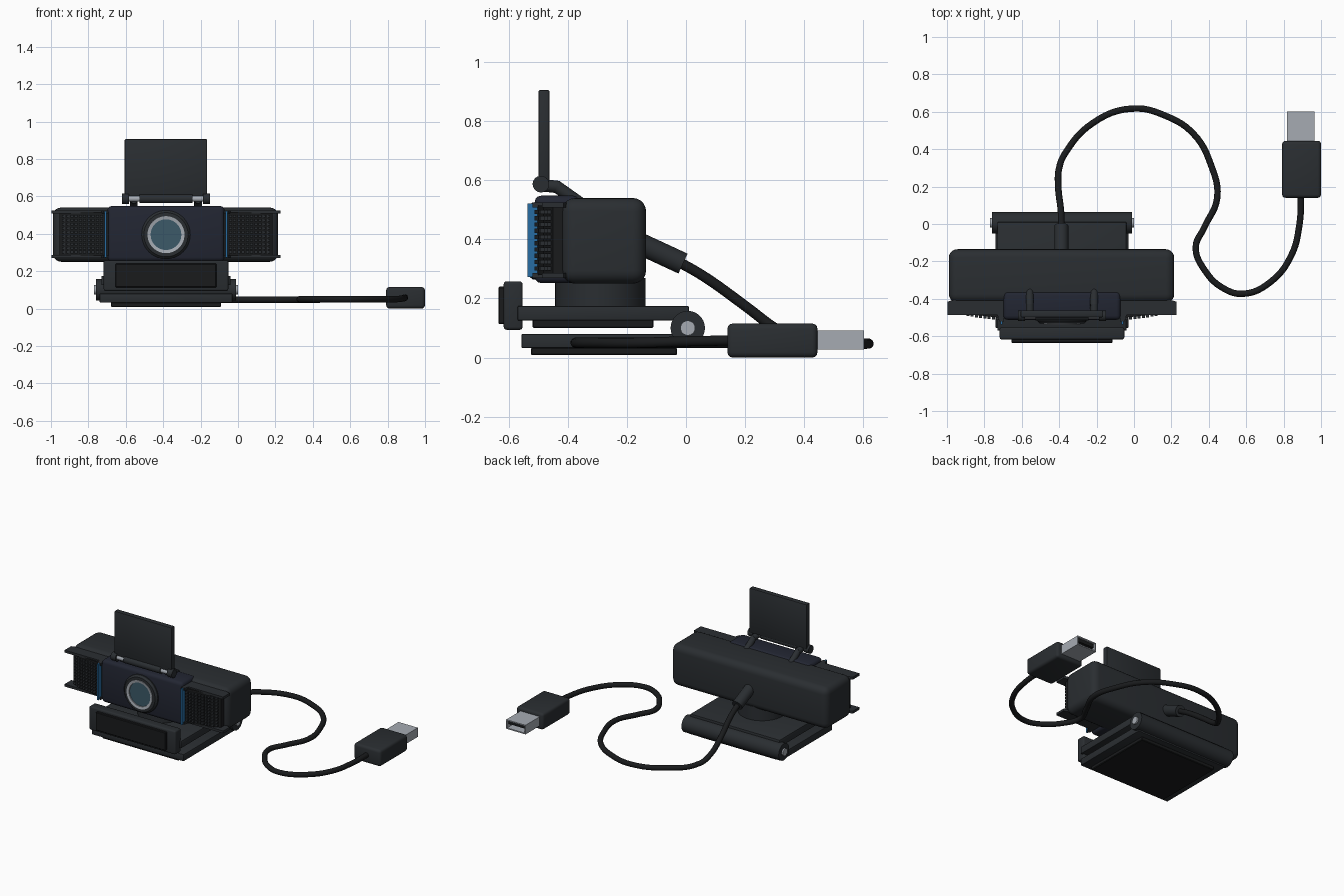
import bpy, bmesh, math
from mathutils import Vector

if "Cube" in bpy.data.objects:
    bpy.data.objects.remove(bpy.data.objects["Cube"])

CX = -0.385  # centre line of the camera


def material(name, rgb):
    m = bpy.data.materials.new(name)
    m.diffuse_color = (*rgb, 1)
    m.use_nodes = True
    m.node_tree.nodes["Principled BSDF"].inputs["Base Color"].default_value = m.diffuse_color
    return m


BLACK = material("black_plastic", (0.023, 0.027, 0.031))
NAVY = material("navy_plastic", (0.016, 0.019, 0.032))
RUBBER = material("rubber", (0.010, 0.011, 0.012))
SILVER = material("metal", (0.38, 0.41, 0.45))
BLUE = material("blue_trim", (0.02, 0.15, 0.36))
GLASS = material("lens_glass", (0.045, 0.10, 0.14))


def finish(name, bm, mat):
    bmesh.ops.recalc_face_normals(bm, faces=bm.faces)
    me = bpy.data.meshes.new(name)
    bm.to_mesh(me)
    bm.free()
    ob = bpy.data.objects.new(name, me)
    bpy.context.collection.objects.link(ob)
    me.materials.append(mat)
    bpy.ops.object.select_all(action='DESELECT')
    ob.select_set(True)
    bpy.context.view_layer.objects.active = ob
    bpy.ops.object.shade_smooth_by_angle(angle=math.radians(35))
    return ob


def add_cube(bm, x, y, z):
    vs = bmesh.ops.create_cube(bm, size=1)["verts"]
    for v in vs:
        v.co = [(a + b) / 2 + c * (b - a) for c, (a, b) in zip(v.co, (x, y, z))]


def box(name, x, y, z, mat=BLACK, bevel=0.0, seg=3):
    bm = bmesh.new()
    add_cube(bm, x, y, z)
    if bevel:
        bmesh.ops.bevel(bm, geom=bm.edges[:], offset=bevel, segments=seg, profile=0.5, affect='EDGES')
    return finish(name, bm, mat)


def rod(name, a, b, r, mat=BLACK, r2=None, n=32):
    a, b = Vector(a), Vector(b)
    bm = bmesh.new()
    bmesh.ops.create_cone(bm, cap_ends=True, segments=n, radius1=r, radius2=r if r2 is None else r2, depth=(b - a).length)
    rot = (b - a).to_track_quat('Z', 'Y')
    for v in bm.verts:
        v.co = rot @ v.co + (a + b) / 2
    return finish(name, bm, mat)


def prism(name, pts, z0, z1, mat=BLACK):
    bm = bmesh.new()
    f = bm.faces.new([bm.verts.new((x, y, z0)) for x, y in pts])
    ext = bmesh.ops.extrude_face_region(bm, geom=[f])["geom"]
    for v in ext:
        if isinstance(v, bmesh.types.BMVert):
            v.co.z = z1
    return finish(name, bm, mat)


def lathe(name, profile, z, mat, n=48):
    # profile of (radius, y) spun around the lens axis
    bm = bmesh.new()
    vs = [bm.verts.new((CX + r, y, z)) for r, y in profile]
    es = [bm.edges.new((vs[i], vs[(i + 1) % len(vs)])) for i in range(len(vs))]
    bmesh.ops.spin(bm, geom=vs + es, cent=(CX, 0, z), axis=(0, 1, 0), angle=math.tau, steps=n)
    bmesh.ops.remove_doubles(bm, verts=bm.verts, dist=1e-4)
    return finish(name, bm, mat)


def cx(a, b):
    return (CX + a, CX + b)


# camera body and front housing
box("body", (-0.99, 0.215), (-0.42, -0.135), (0.25, 0.54), bevel=0.045, seg=5)
box("front_housing", cx(-0.313, 0.313), (-0.512, -0.36), (0.252, 0.548), NAVY, bevel=0.022)

# lens: bezel, silver ring and glass
LZ = 0.395
lathe("lens_bezel", [(0.098, -0.50), (0.098, -0.533), (0.118, -0.533), (0.13, -0.52), (0.13, -0.50)], LZ, BLACK)
lathe("lens_ring", [(0.082, -0.50), (0.082, -0.534), (0.099, -0.537), (0.099, -0.50)], LZ, SILVER)
rod("lens_glass", (CX, -0.50, LZ), (CX, -0.527, LZ), 0.083, GLASS, n=48)


# side speakers, mirrored about the centre line
def front_y(d):
    return -0.512 + 0.025 * (d - 0.31) / 0.19 if d < 0.5 else -0.487 + 0.035 * (d - 0.5) / 0.07


for s, side in ((-1, "left"), (1, "right")):
    core = [(0.30, -0.40), (0.30, -0.505), (0.50, -0.482), (0.57, -0.45), (0.57, -0.40)]
    prism(side + "_speaker_core", [(CX + s * x, y) for x, y in core], 0.28, 0.515, RUBBER)
    flange = [(0.31, -0.40), (0.31, -0.52), (0.335, -0.52), (0.345, -0.487), (0.612, -0.487), (0.612, -0.415), (0.56, -0.40)]
    for z, lab in ((0.507, "top"), (0.27, "bottom")):
        prism(f"{side}_{lab}_flange", [(CX + s * x, y) for x, y in flange], z, z + 0.017)
    strip = sorted((CX + s * 0.317, CX + s * 0.328))
    box(side + "_blue_strip", strip, (-0.537, -0.42), (0.272, 0.522), BLUE)
    # grille of small studs
    bm = bmesh.new()
    for i in range(10):
        d = 0.345 + i * 0.0225
        for j in range(10):
            z = 0.302 + j * 0.0212
            add_cube(bm, (CX + s * d - 0.008, CX + s * d + 0.008), (front_y(d) - 0.006, front_y(d) + 0.02), (z - 0.007, z + 0.007))
    finish(side + "_grille", bm, BLACK)

# flip-up privacy cover with hinge
box("cover_panel", (-0.606, -0.165), (-0.499, -0.462), (0.595, 0.906), bevel=0.006, seg=2)
for s, side in ((-1, "left"), (1, "right")):
    hx = CX + s * 0.172
    rod(side + "_cover_knuckle", (CX + s * 0.198, -0.491, 0.587), (CX + s * 0.236, -0.491, 0.587), 0.028)
    rod(side + "_cover_pin", (CX + s * 0.14, -0.491, 0.587), (CX + s * 0.2, -0.491, 0.587), 0.016, SILVER)
    rod(side + "_cover_arm_upper", (hx, -0.488, 0.583), (hx, -0.43, 0.577), 0.021, n=16)
    rod(side + "_cover_arm_lower", (hx, -0.44, 0.58), (hx, -0.355, 0.52), 0.021, n=16)
rod("cover_barrel", (CX - 0.142, -0.491, 0.587), (CX + 0.142, -0.491, 0.587), 0.024)

# swivel neck and clamp
rod("swivel_neck", (CX, -0.29, 0.165), (CX, -0.29, 0.27), 0.153, n=48)
box("upper_clamp_plate", cx(-0.345, 0.345), (-0.57, 0.01), (0.125, 0.175), bevel=0.005, seg=2)
box("upper_clamp_pad", cx(-0.30, 0.30), (-0.52, -0.11), (0.10, 0.13), RUBBER, bevel=0.004, seg=1)
box("clamp_lip", cx(-0.333, 0.333), (-0.617, -0.553), (0.094, 0.258), bevel=0.01)
box("clamp_lip_pad", cx(-0.27, 0.27), (-0.635, -0.60), (0.113, 0.24), RUBBER, bevel=0.004, seg=1)
box("lower_clamp_plate", cx(-0.355, 0.355), (-0.557, 0.01), (0.032, 0.08), bevel=0.005, seg=2)
box("lower_clamp_pad", cx(-0.295, 0.295), (-0.525, -0.03), (0.008, 0.034), RUBBER, bevel=0.004, seg=1)
rod("clamp_hinge", cx(-0.375, 0.0)[:1] + (0.006, 0.1), (CX + 0.375, 0.006, 0.1), 0.058, n=40)
rod("clamp_hinge_pin", (CX - 0.385, 0.006, 0.1), (CX + 0.385, 0.006, 0.1), 0.025, SILVER)

# cable with strain relief
rod("strain_relief", (-0.388, -0.17, 0.392), (-0.388, -0.01, 0.318), 0.037)
path = [(-0.388, -0.03, 0.327), (-0.39, 0.06, 0.275), (-0.405, 0.2, 0.175), (-0.40, 0.3, 0.10), (-0.37, 0.375, 0.058),
        (-0.22, 0.54, 0.048), (-0.01, 0.617, 0.047), (0.17, 0.578, 0.047), (0.32, 0.48, 0.047), (0.41, 0.32, 0.047),
        (0.445, 0.14, 0.05), (0.375, -0.02, 0.05), (0.33, -0.125, 0.05), (0.38, -0.25, 0.05), (0.48, -0.345, 0.05),
        (0.585, -0.373, 0.05), (0.73, -0.31, 0.05), (0.84, -0.17, 0.05), (0.885, 0.0, 0.055), (0.893, 0.16, 0.058)]
cu = bpy.data.curves.new("cable", 'CURVE')
cu.dimensions = '3D'
cu.bevel_depth = 0.0175
cu.bevel_resolution = 4
cu.resolution_u = 6
cu.use_fill_caps = True
sp = cu.splines.new('BEZIER')
sp.bezier_points.add(len(path) - 1)
for p, co in zip(sp.bezier_points, path):
    p.co = co
    p.handle_left_type = p.handle_right_type = 'AUTO'
cu.materials.append(RUBBER)
bpy.context.collection.objects.link(bpy.data.objects.new("cable", cu))

# plug: grip, hollow metal shell and inner tongue
box("plug_grip", (0.792, 1.0), (0.14, 0.445), (0.0, 0.115), bevel=0.018)
X0, X1, Z0, Z1, T = 0.817, 0.966, 0.028, 0.092, 0.008
for lab, x, z in (("bottom", (X0, X1), (Z0, Z0 + T)), ("top", (X0, X1), (Z1 - T, Z1)),
                  ("left", (X0, X0 + T), (Z0, Z1)), ("right", (X1 - T, X1), (Z0, Z1))):
    box(f"plug_shell_{lab}", x, (0.435, 0.602), z, SILVER)
box("plug_tongue", (X0 + T, X1 - T), (0.435, 0.59), (0.06, Z1 - T), RUBBER)
